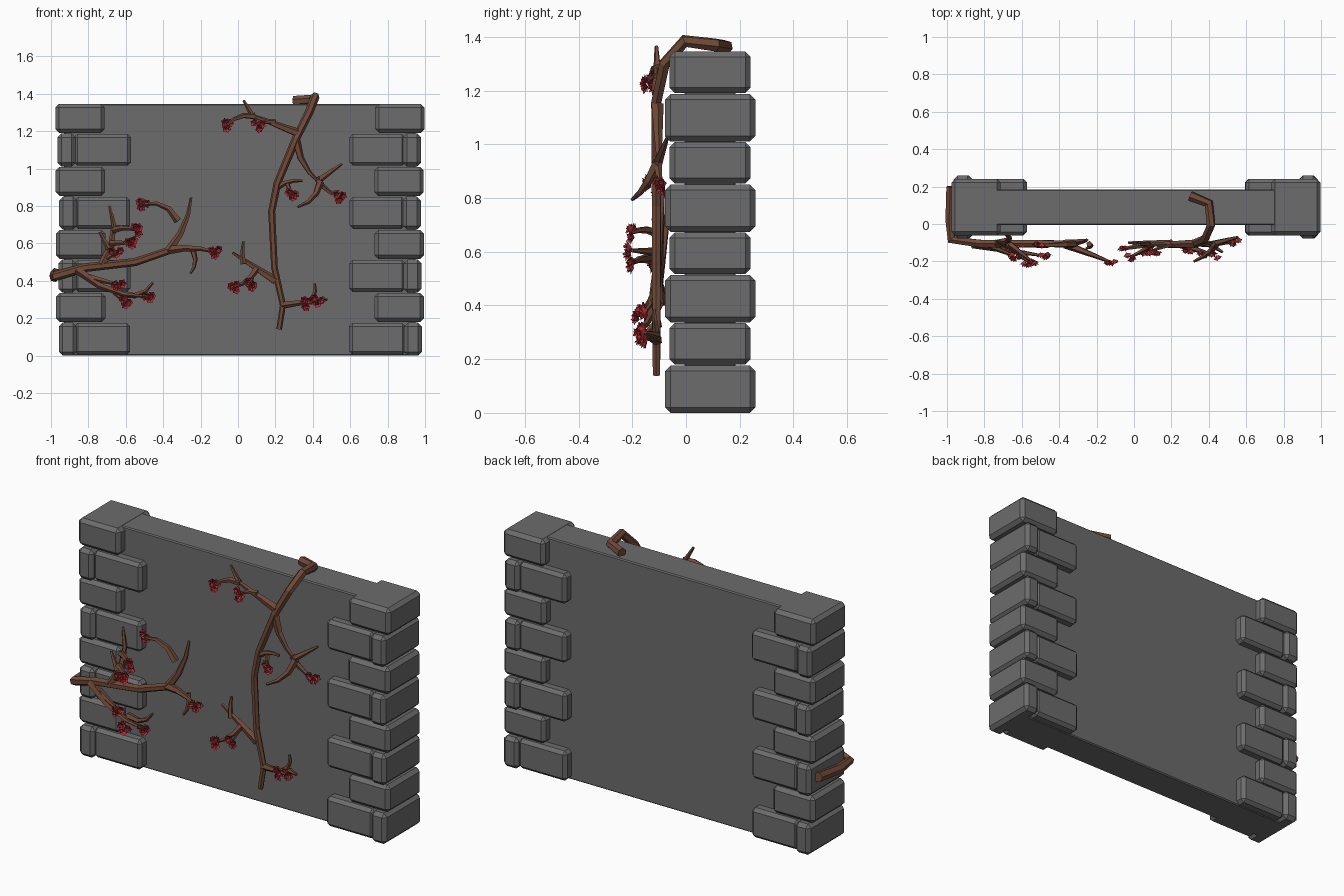
import bpy, bmesh, math, random
from mathutils import Vector, Matrix

if "Cube" in bpy.data.objects:
    bpy.data.objects.remove(bpy.data.objects["Cube"])

random.seed(4)


def material(name, rgb):
    m = bpy.data.materials.new(name)
    m.diffuse_color = (*rgb, 1)
    m.use_nodes = True
    m.node_tree.nodes["Principled BSDF"].inputs["Base Color"].default_value = m.diffuse_color
    return m


STONE = material("grey stone", (0.15, 0.15, 0.15))
BARK = material("brown bark", (0.16, 0.068, 0.04))
PETAL = material("red petal", (0.46, 0.03, 0.04))


def finish(bm, name, mat):
    me = bpy.data.meshes.new(name)
    bm.to_mesh(me)
    bm.free()
    me.materials.append(mat)
    bpy.context.collection.objects.link(bpy.data.objects.new(name, me))


def block(name, x, depth, z, size, bevel):
    """Bevelled box, centred on x and wall thickness, standing on z."""
    bm = bmesh.new()
    bmesh.ops.create_cube(bm, size=1)
    bmesh.ops.scale(bm, vec=(size[0], depth, size[1]), verts=bm.verts)
    bmesh.ops.translate(bm, vec=(x, 0.09, z + size[1] / 2), verts=bm.verts)
    bmesh.ops.bevel(bm, geom=bm.edges[:], offset=bevel, segments=1,
                    affect='EDGES', profile=0.5)
    finish(bm, name, STONE)


# Wall slab between the stone ends
block("wall_slab", 0.01, 0.19, 0, (1.88, 1.345), 0.006)

# Interlocking corner stones, mirrored about the wall centre
for side, label in ((-1, "left"), (1, "right")):
    for row in range(8):
        z = row // 2 * 0.337
        j = random.uniform(-0.005, 0.005)
        if row % 2 == 0:
            block(f"{label}_end_stone_{row + 1}", 0.01 + side * (0.923 + j), 0.336, z, (0.095, 0.176), 0.02)
            block(f"{label}_long_stone_{row + 1}", 0.01 + side * 0.735, 0.302, z + 0.004, (0.3 + j, 0.17), 0.018)
        else:
            block(f"{label}_corner_stone_{row + 1}", 0.01 + side * (0.853 + j / 2), 0.302, z + 0.18, (0.264, 0.155), 0.02)


def tube(bm, pts, r0, r1, sides):
    """Tapered faceted tube along points."""
    pts = [Vector(p) for p in pts]
    n, rings, prev, nor = len(pts), [], None, None
    for i, p in enumerate(pts):
        t = Vector()
        if i:
            t += (p - pts[i - 1]).normalized()
        if i < n - 1:
            t += (pts[i + 1] - p).normalized()
        t.normalize()
        nor = t.orthogonal().normalized() if nor is None else prev.rotation_difference(t) @ nor
        prev, bi = t, t.cross(nor)
        r = r0 + (r1 - r0) * i / (n - 1)
        rings.append([bm.verts.new(p + r * (math.cos(a) * nor + math.sin(a) * bi))
                      for a in (math.tau * k / sides for k in range(sides))])
    for A, B in zip(rings, rings[1:]):
        for k in range(sides):
            m = (k + 1) % sides
            bm.faces.new((A[k], A[m], B[m], B[k]))
    bm.faces.new(rings[0][::-1])
    bm.faces.new(rings[-1])


def flower(bm, c, size):
    """Two rings of folded, cupped petals facing outward from the wall."""
    face = Vector((random.uniform(-.5, .5), -1, random.uniform(-.5, .5)))
    M = Matrix.Translation(c) @ face.to_track_quat('Z', 'Y').to_matrix().to_4x4()
    for count, rad, lift in ((6, 1.0, 0.35), (5, 0.6, 0.75)):
        start = random.uniform(0, 6)
        for k in range(count):
            R = Matrix.Rotation(start + math.tau * k / count, 4, 'Z')
            s, w, h = 0.6 * rad, 0.42 * rad, lift + random.uniform(-.15, .15)
            base, mid, l, r, tip = [
                bm.verts.new(M @ R @ (Vector(p) * size)) for p in (
                    (0, 0, -0.35), (s, 0, h * 0.3), (s, w, h * 0.75),
                    (s, -w, h * 0.75), (rad, 0, h))]
            for f in ((base, mid, l), (base, r, mid), (mid, tip, l), (mid, r, tip)):
                bm.faces.new(f)


def blossom(bm, c):
    """Three small blooms round one centre."""
    for k in range(3):
        a = 2.1 * k + random.uniform(0, 1)
        flower(bm, c + Vector((math.cos(a) * 0.019, random.uniform(-.012, .015),
                               math.sin(a) * 0.017)), 0.026)


def twig(bm, x0, z0, x1, z1, y1, bow):
    """Bowed tapering twig from the main stem out to depth y1; returns its tip."""
    a, b = Vector((x0, -0.107, z0)), Vector((x1, y1, z1))
    side = Vector((z0 - z1, 0, x1 - x0)) * bow
    pts = [a.lerp(b, t) + side * 4 * t * (1 - t) for t in (0, 0.35, 0.7, 1)]
    tube(bm, pts, min(0.024, 0.009 + 0.06 * (b - a).length), 0.007, 5)
    return b


def branch(label, main, r0, r1, bare, flowering):
    wood, blooms = bmesh.new(), bmesh.new()
    tube(wood, main, r0, r1, 6)
    for t in bare:
        twig(wood, *t)
    for t in flowering:
        blossom(blooms, twig(wood, *t))
    finish(wood, label + "_branch", BARK)
    finish(blooms, label + "_blossoms", PETAL)


# Left branch, wrapped round the left end of the wall
left_main = [(-0.975, 0.2, 0.44), (-0.982, 0.02, 0.42), (-0.975, -0.085, 0.425),
             (-0.82, -0.105, 0.47), (-0.55, -0.105, 0.5), (-0.36, -0.105, 0.565)]
left_bare = [(-.37, .56, -.25, .845, -.085, -.08), (-.24, .56, -.255, .44, -.13, .15),
             (-.73, .48, -.685, .8, -.06, -.13), (-.69, .57, -.74, .66, -.09, 0),
             (-.62, .33, -.455, .39, -.12, -.2)]
left_flowering = [(-.37, .565, -.12, .555, -.205, .06), (-.32, .72, -.51, .81, -.115, -.2),
                  (-.665, .67, -.54, .67, -.205, .1), (-.68, .6, -.57, .605, -.2, 0),
                  (-.7, .52, -.65, .555, -.13, 0), (-.86, .46, -.48, .315, -.17, -.1),
                  (-.8, .42, -.64, .38, -.17, 0), (-.66, .34, -.605, .285, -.16, 0)]
branch("left", left_main, 0.029, 0.02, left_bare, left_flowering)

# Right branch, hanging over the top of the wall
right_main = [(0.3, 0.15, 1.362), (0.4, 0.11, 1.37), (0.412, -0.005, 1.385), (0.38, -0.08, 1.3),
              (0.31, -0.11, 1.16), (0.21, -0.11, 0.92), (0.18, -0.11, 0.77),
              (0.195, -0.11, 0.47), (0.24, -0.11, 0.27), (0.22, -0.11, 0.14)]
right_bare = [(.32, 1.19, .06, 1.29, -.11, 0), (.08, 1.28, .03, 1.365, -.11, 0),
              (.31, 1.15, .44, .92, -.1, -.1), (.42, .93, .555, 1.025, -.07, 0),
              (.44, .93, .32, .795, -.2, .15), (.21, .9, .345, .935, -.12, .1),
              (.2, .4, -.03, .55, -.1, 0), (.03, .49, .03, .61, -.1, .05),
              (.36, .28, .41, .385, -.12, -.2), (.4, .29, .475, .3, -.15, 0)]
right_flowering = [(.09, 1.28, -.06, 1.23, -.135, -.15), (.2, 1.25, .105, 1.23, -.14, -.1),
                   (.42, .95, .54, .85, -.095, -.1), (.26, .93, .285, .86, -.14, 0),
                   (.1, .465, -.02, .365, -.175, .1), (.08, .44, .065, .38, -.15, 0),
                   (.24, .27, .425, .295, -.165, 0), (.3, .275, .365, .28, -.16, 0)]
branch("right", right_main, 0.027, 0.015, right_bare, right_flowering)
